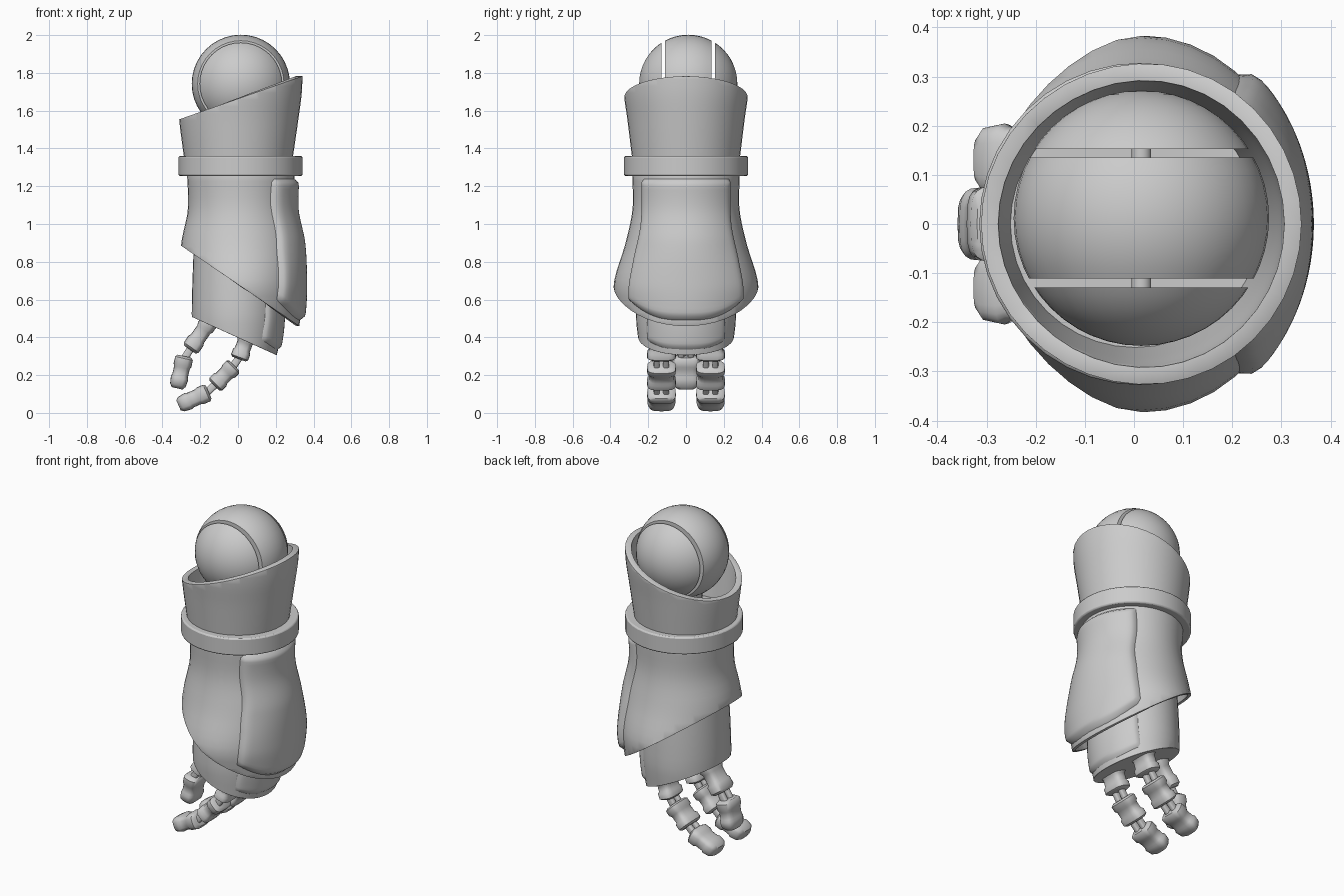
import bpy, bmesh, math
from mathutils import Vector, Matrix

old = bpy.data.objects.get("Cube")
if old:
    bpy.data.objects.remove(old, do_unlink=True)

grey = bpy.data.materials.new("plain grey")
grey.use_nodes = True
COLOUR = (0.6, 0.6, 0.6, 1)
grey.diffuse_color = COLOUR
grey.node_tree.nodes["Principled BSDF"].inputs["Base Color"].default_value = COLOUR


def finish(name, bm, angle=35, solid=0, bevel=0, closed=False):
    """Turn a bmesh into a smooth shaded object with optional modifiers."""
    if closed:
        bmesh.ops.recalc_face_normals(bm, faces=bm.faces)
    mesh = bpy.data.meshes.new(name)
    bm.to_mesh(mesh)
    bm.free()
    mesh.materials.append(grey)
    ob = bpy.data.objects.new(name, mesh)
    bpy.context.collection.objects.link(ob)
    bpy.ops.object.select_all(action='DESELECT')
    ob.select_set(True)
    bpy.context.view_layer.objects.active = ob
    bpy.ops.object.shade_smooth_by_angle(angle=math.radians(angle))
    if solid:
        m = ob.modifiers.new("thickness", 'SOLIDIFY')
        m.thickness, m.offset = solid, -1
    if bevel:
        m = ob.modifiers.new("soft_edge", 'BEVEL')
        m.width, m.segments, m.limit_method = bevel, 2, 'ANGLE'
        m.angle_limit = math.radians(40)
    return ob


def sample(profile, z):
    """Smoothly interpolate rows of (z, values...), sorted by rising z."""
    n = len(profile)
    i = 0
    while i < n - 2 and z > profile[i + 1][0]:
        i += 1
    a, b = profile[i], profile[i + 1]
    p, q = profile[max(i - 1, 0)], profile[min(i + 2, n - 1)]
    h = b[0] - a[0]
    t = min(max((z - a[0]) / h, 0), 1)
    out = []
    for k in range(1, len(a)):
        ma = (b[k] - p[k]) / (b[0] - p[0]) * h
        mb = (q[k] - a[k]) / (q[0] - a[0]) * h
        s = t * t * (3 - 2 * t)
        out.append(a[k] + (b[k] - a[k]) * s + ma * t * (1 - t) ** 2 - mb * t * t * (1 - t))
    return out


def bridge(bm, rings):
    for a, b in zip(rings, rings[1:]):
        n = len(a)
        for i in range(n):
            j = (i + 1) % n
            bm.faces.new((a[i], a[j], b[j], b[i]))


def tube(profile, steps=14, sides=40):
    """Stack elliptical rings given as (z, centre x, x radius, y radius)."""
    bm = bmesh.new()
    rings = []
    lo, hi = profile[0][0], profile[-1][0]
    for s in range(steps + 1):
        z = lo + (hi - lo) * s / steps
        cx, rx, ry = sample(profile, z)
        rings.append([bm.verts.new((cx + rx * math.cos(math.tau * i / sides),
                                    ry * math.sin(math.tau * i / sides), z)) for i in range(sides)])
    bridge(bm, rings)
    return bm


def cut(bm, point, normal, fill=False):
    geom = bm.verts[:] + bm.edges[:] + bm.faces[:]
    r = bmesh.ops.bisect_plane(bm, geom=geom, plane_co=point, plane_no=normal, clear_outer=True)
    if fill:
        edges = [e for e in r["geom_cut"] if isinstance(e, bmesh.types.BMEdge)]
        bmesh.ops.contextual_create(bm, geom=edges)


def raised_panel(name, profile, widths, top, bottom, lift, raise_by, soft):
    """Rounded plate that follows the +x side of a tube."""
    bm = bmesh.new()
    nu, nv = 44, 36
    grid = []
    for r in range(nv + 1):
        row = []
        for c in range(nu + 1):
            u, v = 2 * c / nu - 1, r / nv
            low = bottom + lift * abs(u) ** 3
            z = low + (top - low) * v
            w = sample(widths, z)[0]
            cx, rx, ry = sample(profile, z)
            y = u * w
            x = rx * math.sqrt(1 - (y / ry) ** 2)
            edge = min((1 - abs(u)) * w, min(v, 1 - v) * (top - low))
            d = min(1, edge / soft)
            off = raise_by * math.sqrt(1 - (1 - d) ** 2) - 0.002
            n = Vector((x / rx ** 2, y / ry ** 2, 0)).normalized()
            row.append(bm.verts.new(Vector((cx + x, y, z)) + n * off))
        grid.append(row)
    for a, b in zip(grid, grid[1:]):
        for i in range(nu):
            bm.faces.new((a[i], a[i + 1], b[i + 1], b[i]))
    return finish(name, bm, 50)


# Shoulder ball, split into a middle slab and two side caps
BALL = Vector((0.015, 0.012, 1.742))


def ball_part(name, cuts):
    bm = bmesh.new()
    bmesh.ops.create_uvsphere(bm, u_segments=40, v_segments=24, radius=0.26)
    bmesh.ops.rotate(bm, verts=bm.verts, matrix=Matrix.Rotation(math.pi / 2, 3, 'X'))
    bmesh.ops.translate(bm, verts=bm.verts, vec=BALL)
    for y, way in cuts:
        cut(bm, (0, BALL.y + y, 0), (0, way, 0), True)
    finish(name, bm, closed=True)


ball_part("shoulder_middle", [(0.123, 1), (-0.123, -1)])
ball_part("shoulder_cap_left", [(0.141, -1)])
ball_part("shoulder_cap_right", [(-0.141, 1)])


def cylinder(name, centre, radius, depth, axis='Z', bevel=0):
    bm = bmesh.new()
    bmesh.ops.create_cone(bm, cap_ends=True, segments=40, radius1=radius, radius2=radius, depth=depth)
    if axis == 'Y':
        bmesh.ops.rotate(bm, verts=bm.verts, matrix=Matrix.Rotation(math.pi / 2, 3, 'X'))
    bmesh.ops.translate(bm, verts=bm.verts, vec=centre)
    return finish(name, bm, bevel=bevel)


cylinder("shoulder_axle", BALL, 0.02, 0.34, 'Y')
cylinder("upper_arm", (0.015, 0.012, 1.45), 0.11, 0.26)

# Slanted collar and the band under it
collar = [(1.33, 0.002, 0.285, 0.283), (1.55, 0.004, 0.315, 0.31),
          (1.7, 0.01, 0.328, 0.33), (1.84, 0.012, 0.33, 0.332)]
bm = tube(collar)
cut(bm, (0, 0, 1.663), (-0.35, 0, 1))
finish("collar", bm, solid=0.035, bevel=0.006)
cylinder("band", (0.013, 0, 1.307), 0.328, 0.105, bevel=0.008)

# Flared sleeve with a raised outer plate
sleeve = [(0.4, 0.012, 0.305, 0.335), (0.55, 0.015, 0.32, 0.362), (0.68, 0.015, 0.325, 0.383),
          (0.9, 0.015, 0.315, 0.32), (1.08, 0.015, 0.28, 0.283), (1.27, 0.015, 0.285, 0.285)]
bm = tube(sleeve, 20)
cut(bm, (0, 0, 0.68), (-0.68, 0, -1))
finish("sleeve", bm, solid=0.02, bevel=0.004)
raised_panel("sleeve_plate", sleeve,
             [(0.48, 0.29), (0.65, 0.305), (0.8, 0.28), (1.0, 0.238), (1.24, 0.232)],
             1.24, 0.49, 0.11, 0.028, 0.04)

# Forearm with its own raised plate
forearm = [(0.26, -0.012, 0.205, 0.245), (0.38, -0.006, 0.228, 0.252),
           (0.52, -0.005, 0.24, 0.265), (1.0, 0, 0.23, 0.24)]
bm = tube(forearm)
cut(bm, (0, 0, 0.398), (-0.452, 0, -1), True)
finish("forearm", bm, bevel=0.01)
raised_panel("forearm_plate", forearm, [(0.3, 0.2), (0.45, 0.21), (0.9, 0.19)],
             0.9, 0.335, 0.05, 0.016, 0.03)

# Fingers: ridged segments joined by narrow links
RIDGED = [(0, 0.78), (0.07, 1), (0.28, 1), (0.36, 0.86), (0.64, 0.86), (0.72, 1), (0.93, 1), (1, 0.78)]
TIP = [(0, 0.78), (0.07, 1), (0.28, 1), (0.36, 0.88), (0.6, 0.88), (0.68, 0.98), (0.9, 0.88), (1, 0.6)]
LINK = [(0, 1), (1, 1)]


def segment(name, start, end, y, shape, half_y, half_n):
    a, b = Vector((start[0], y, start[1])), Vector((end[0], y, end[1]))
    side = Vector((0, 1, 0))
    n = (b - a).normalized().cross(side)
    bm = bmesh.new()
    rings = []
    for t, s in shape:
        ring = []
        for i in range(20):
            c, q = math.cos(math.tau * i / 20), math.sin(math.tau * i / 20)
            c, q = (math.copysign(abs(k) ** 0.6, k) for k in (c, q))
            ring.append(bm.verts.new(a.lerp(b, t) + side * c * s * half_y + n * q * s * half_n))
        rings.append(ring)
    bridge(bm, rings)
    bm.faces.new(rings[0])
    bm.faces.new(rings[-1])
    finish(name, bm, 45, closed=True)


def finger(name, y, parts):
    last = len(parts) - 1
    for i, (p, q) in enumerate(parts):
        segment(f"{name}_segment_{i + 1}", p, q, y, TIP if i == last else RIDGED, 0.076, 0.048)
        if i < last:
            r = parts[i + 1][0]
            for k in (-1, 1):
                segment(f"{name}_link_{i + 1}", Vector(q).lerp(p, 0.1), Vector(r).lerp(parts[i + 1][1], 0.1),
                        y + k * 0.025, LINK, 0.016, 0.02)


for label, y in (("left", 0.13), ("right", -0.13)):
    finger("finger_" + label, y, [((0.055, 0.42), (0.005, 0.285)), ((-0.02, 0.25), (-0.125, 0.145)),
                                  ((-0.155, 0.11), (-0.315, 0.04))])
finger("thumb", 0, [((-0.14, 0.5), (-0.255, 0.335)), ((-0.283, 0.3), (-0.322, 0.13))])
